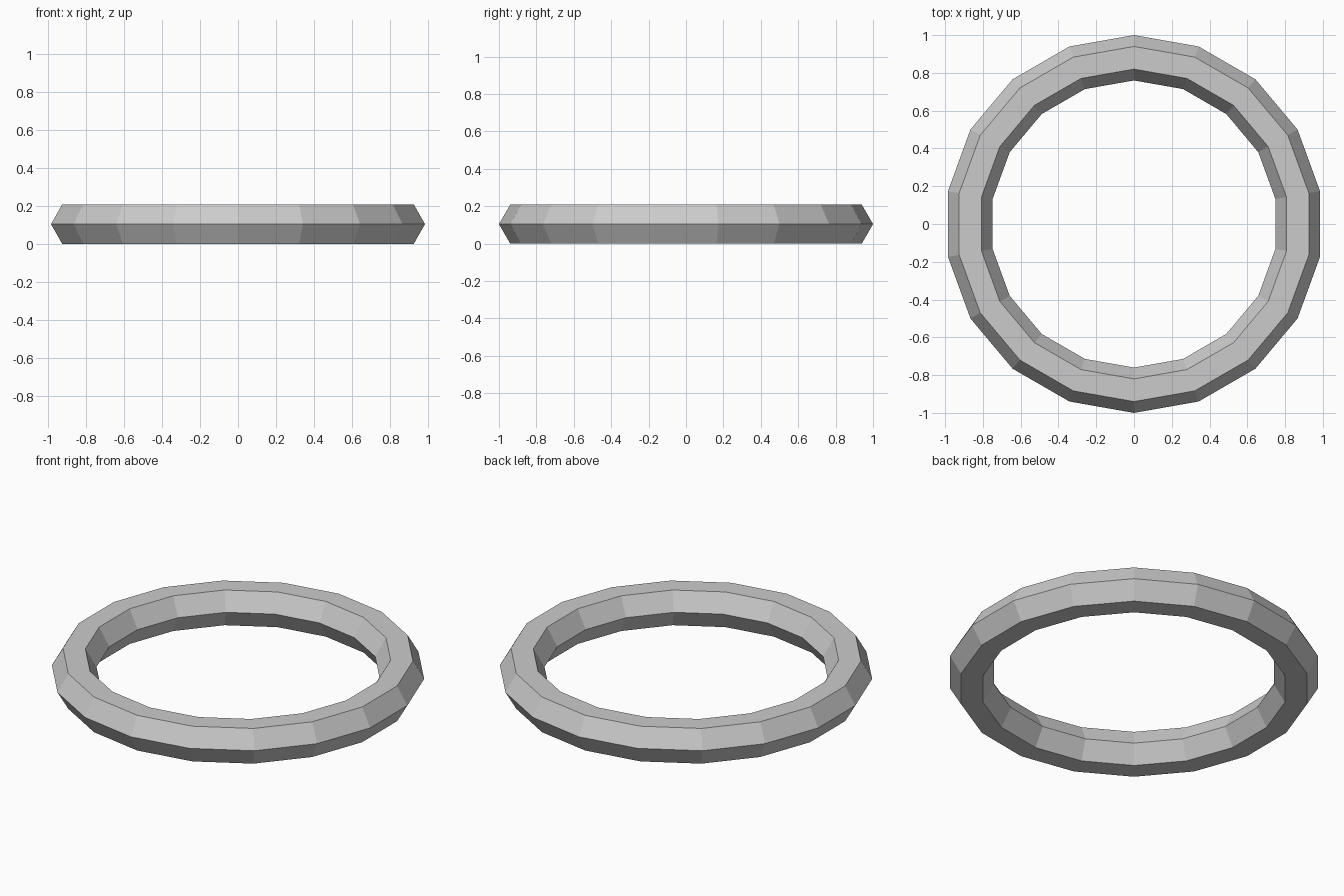
import bpy, math

if "Cube" in bpy.data.objects:
    bpy.data.objects.remove(bpy.data.objects["Cube"])

MAJOR, MINOR = 0.88, 0.12

# Flat-faced ring: 18 segments around, hexagonal cross-section, resting on z = 0
bpy.ops.mesh.primitive_torus_add(
    major_segments=18, minor_segments=6,
    major_radius=MAJOR, minor_radius=MINOR,
    location=(0, 0, MINOR * math.sin(math.radians(60))),
    rotation=(0, 0, math.radians(90)))
ring = bpy.context.object
ring.name = "ring"
bpy.ops.object.shade_flat()
